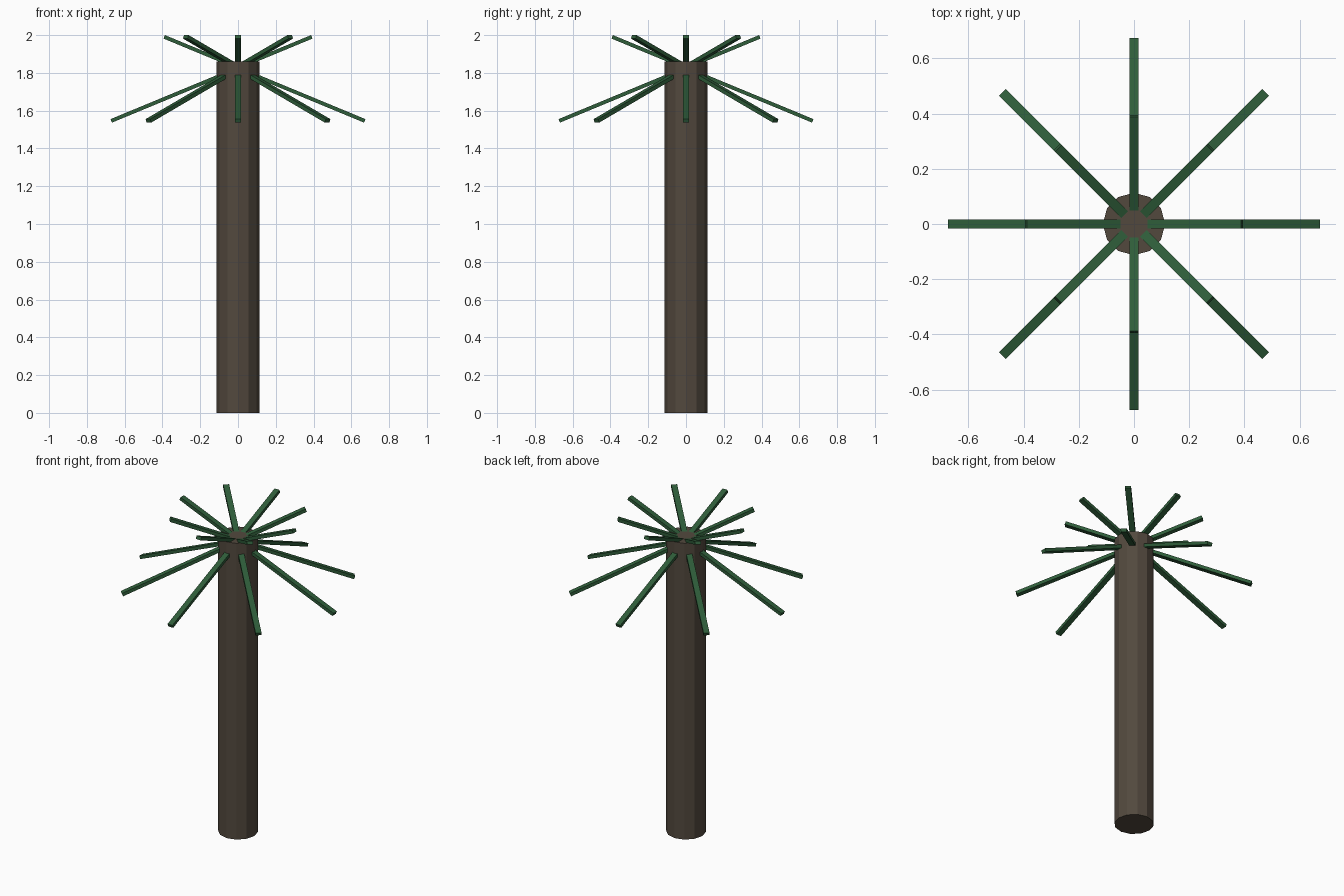
import bpy, math
from mathutils import Vector, Matrix

if "Cube" in bpy.data.objects:
    bpy.data.objects.remove(bpy.data.objects["Cube"])

TILT = math.radians(22.5)


def material(name, rgb):
    m = bpy.data.materials.new(name)
    m.diffuse_color = (*rgb, 1)
    m.use_nodes = True
    m.node_tree.nodes["Principled BSDF"].inputs["Base Color"].default_value = m.diffuse_color
    return m


bark = material("bark", (0.085, 0.066, 0.048))
leaf = material("leaf", (0.028, 0.11, 0.042))

# Trunk: flat-shaded 12-sided column
bpy.ops.mesh.primitive_cylinder_add(vertices=12, radius=0.113, depth=1.86,
                                    location=(0, 0, 0.93), rotation=(0, 0, math.pi / 2))
trunk = bpy.context.object
trunk.name = "trunk"
trunk.data.materials.append(bark)


def frond(name, angle, r_tip, z_tip, r_root, tilt):
    """Straight thin bar from r_root out to the tip, sloped by tilt."""
    length = (r_tip - r_root) / math.cos(tilt)
    r_mid = (r_tip + r_root) / 2
    z_mid = z_tip - (r_tip - r_root) / 2 * math.tan(tilt)
    bpy.ops.mesh.primitive_cube_add(size=1)
    ob = bpy.context.object
    ob.name = name
    ob.data.transform(Matrix.Rotation(angle, 4, 'Z')
                      @ Matrix.Translation(Vector((r_mid, 0, z_mid)))
                      @ Matrix.Rotation(-tilt, 4, 'Y')
                      @ Matrix.Diagonal((length, 0.034, 0.02, 1)))
    ob.data.materials.append(leaf)


# Two rings of fronds: long drooping ones and short rising ones
for i in range(8):
    a = i * math.pi / 4
    frond(f"lower_frond_{i + 1}", a, 0.671, 1.546, 0.06, -TILT)
    frond(f"upper_frond_{i + 1}", a, 0.391, 1.991, 0.05, TILT)
